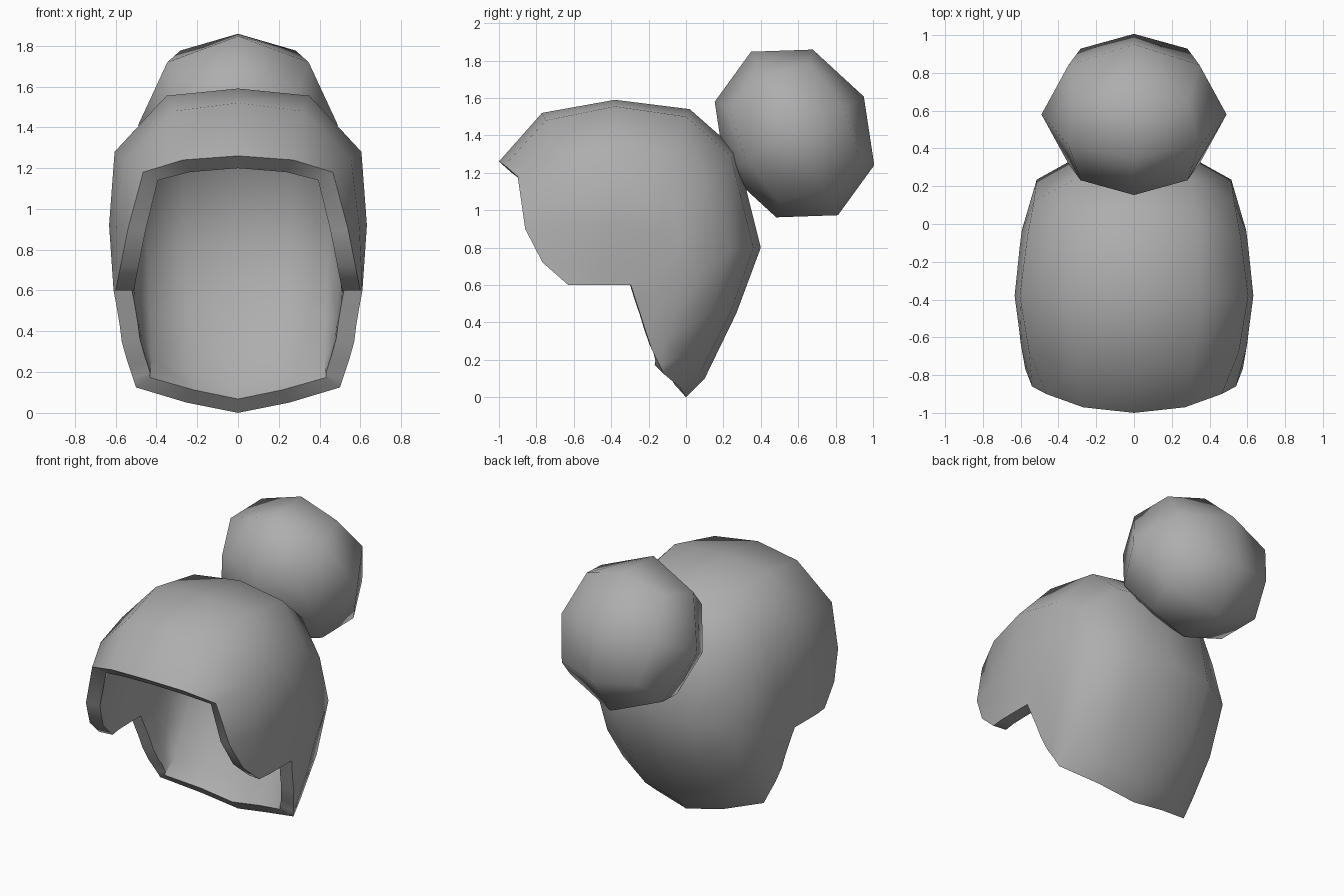
import bpy, bmesh, math
from mathutils import Matrix, Vector

if "Cube" in bpy.data.objects:
    bpy.data.objects.remove(bpy.data.objects["Cube"])

# Hair cap: half hoops (x, y, z) from centre line to the side edge, fringe to nape
hoops = [
    [(0, -1.0, 1.26), (.27, -.97, 1.24), (.465, -.90, 1.18), (.54, -.86, .90), (.60, -.63, .60)],
    [(0, -.77, 1.52), (.31, -.75, 1.48), (.555, -.68, 1.24), (.595, -.66, .91), (.61, -.54, .60)],
    [(0, -.38, 1.59), (.35, -.38, 1.555), (.605, -.38, 1.28), (.632, -.38, .92), (.61, -.46, .60)],
    [(0, .02, 1.54), (.33, .00, 1.50), (.565, -.07, 1.24), (.605, -.12, .88), (.61, -.38, .60)],
    [(0, .27, 1.32), (.31, .24, 1.29), (.53, .12, 1.12), (.595, -.04, .78), (.61, -.295, .60)],
    [(0, .40, .80), (.29, .36, .80), (.515, .235, .78), (.59, -.02, .62), (.595, -.27, .52)],
    [(0, .27, .45), (.27, .24, .46), (.50, .13, .45), (.57, -.06, .45), (.58, -.24, .43)],
    [(0, .10, .10), (.25, .08, .14), (.49, -.02, .22), (.55, -.11, .31), (.57, -.215, .35)],
    [(0, 0, 0), (.25, -.03, .05), (.50, -.12, .125), (.515, -.14, .17), (.545, -.185, .26)],
]

hair = bpy.data.materials.new("grey_hair")
hair.diffuse_color = (.42, .42, .42, 1)
hair.use_nodes = True
hair.node_tree.nodes["Principled BSDF"].inputs["Base Color"].default_value = hair.diffuse_color


def finish(name, bm):
    mesh = bpy.data.meshes.new(name)
    bm.to_mesh(mesh)
    bm.free()
    mesh.materials.append(hair)
    ob = bpy.data.objects.new(name, mesh)
    bpy.context.collection.objects.link(ob)
    bpy.ops.object.select_all(action='DESELECT')
    ob.select_set(True)
    bpy.context.view_layer.objects.active = ob
    return ob


bm = bmesh.new()
rows = []
for n, hoop in enumerate(hoops):
    # extra point above the side edge; rounds the lower corner of the fringe
    mid = Vector(hoop[3]).lerp(Vector(hoop[4]), .6)
    if n == 0:
        mid.y -= .045
    half = hoop[:4] + [tuple(mid), hoop[4]]
    full = [(-x, y, z) for x, y, z in half[:0:-1]] + half
    rows.append([bm.verts.new(p) for p in full])
for a, b in zip(rows, rows[1:]):
    for i in range(len(a) - 1):
        bm.faces.new((a[i], a[i + 1], b[i + 1], b[i]))
cap = finish("hair_cap", bm)
solid = cap.modifiers.new("thickness", 'SOLIDIFY')
solid.thickness = .09
solid.offset = -1
solid.use_even_offset = True
bpy.ops.object.modifier_apply(modifier=solid.name)
bpy.ops.object.shade_smooth_by_angle(angle=math.radians(50))

# Hair bun: once-subdivided cube pushed out to a ball, tilted about x
bm = bmesh.new()
bmesh.ops.create_cube(bm, size=1)
bmesh.ops.subdivide_edges(bm, edges=bm.edges[:], cuts=1, use_grid_fill=True)
for v in bm.verts:
    n = v.co.normalized()
    v.co = Vector((n.x * .49, n.y * .42, n.z * .495))
bm.transform(Matrix.Translation((0, .58, 1.41)) @ Matrix.Rotation(math.radians(28), 4, 'X'))
finish("hair_bun", bm)
bpy.ops.object.shade_smooth_by_angle(angle=math.radians(50))
